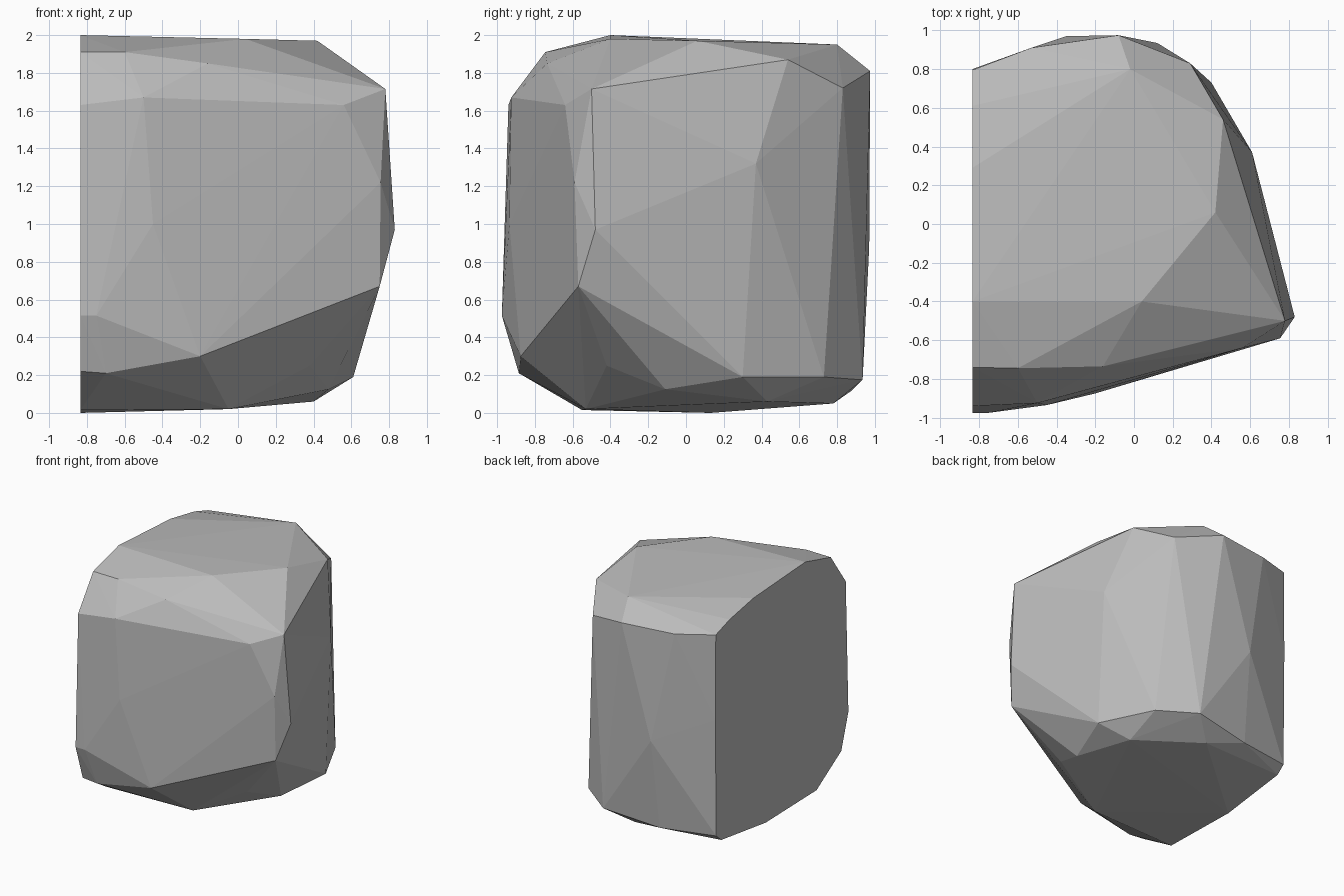
import bpy, bmesh

# Flat cut side of the boulder: (y, z) outline at x = CUT
CUT = -0.835
cut_profile = [
    (-0.40, 2.0), (-0.74, 1.91), (-0.94, 1.63), (-0.975, 0.515), (-0.88, 0.22),
    (-0.55, 0.015), (0.13, 0.0), (0.72, 0.08), (0.79, 0.14), (0.80, 1.12),
    (0.795, 1.84), (0.61, 1.9), (0.29, 1.96),
]

# Chiselled corners of the rest of the boulder
corners = [
    # top
    (0.04, -0.40, 1.98), (0.42, 0.06, 1.97), (0.46, 0.54, 1.87), (-0.02, 0.80, 1.95),
    # front
    (-0.60, -0.745, 1.91), (-0.16, -0.735, 1.85), (-0.50, -0.925, 1.67),
    (-0.45, -0.935, 1.0), (-0.75, -0.975, 0.515), (-0.70, -0.885, 0.21),
    (-0.20, -0.875, 0.30), (0.56, -0.64, 1.63),
    # right
    (0.78, -0.50, 1.715), (0.755, -0.59, 1.22), (0.83, -0.48, 0.97),
    (0.75, -0.57, 0.67), (0.61, 0.37, 1.32), (0.61, 0.30, 0.19),
    # back
    (0.29, 0.83, 1.72), (-0.08, 0.975, 1.81), (-0.53, 0.91, 1.81),
    (-0.35, 0.97, 0.88), (0.40, 0.73, 0.19), (0.12, 0.935, 0.175), (-0.37, 0.88, 0.12),
    # underside
    (0.38, -0.42, 0.25), (-0.04, -0.62, 0.14), (0.48, -0.11, 0.125),
    (0.40, 0.43, 0.06), (-0.07, 0.78, 0.05), (-0.05, -0.53, 0.02),
]

# Faceted solid wrapped around all corners
bm = bmesh.new()
for co in [(CUT, y, z) for y, z in cut_profile] + corners:
    bm.verts.new(co)
hull = bmesh.ops.convex_hull(bm, input=bm.verts[:])
loose = {g for g in hull["geom_interior"] + hull["geom_unused"]
         if isinstance(g, bmesh.types.BMVert)}
bmesh.ops.delete(bm, geom=list(loose), context="VERTS")
bmesh.ops.recalc_face_normals(bm, faces=bm.faces[:])

mesh = bpy.data.meshes.new("boulder")
bm.to_mesh(mesh)
bm.free()
boulder = bpy.data.objects.new("boulder", mesh)
bpy.context.collection.objects.link(boulder)

# Stone colour
stone = bpy.data.materials.new("grey stone")
stone.diffuse_color = (0.5, 0.5, 0.5, 1)
mesh.materials.append(stone)
